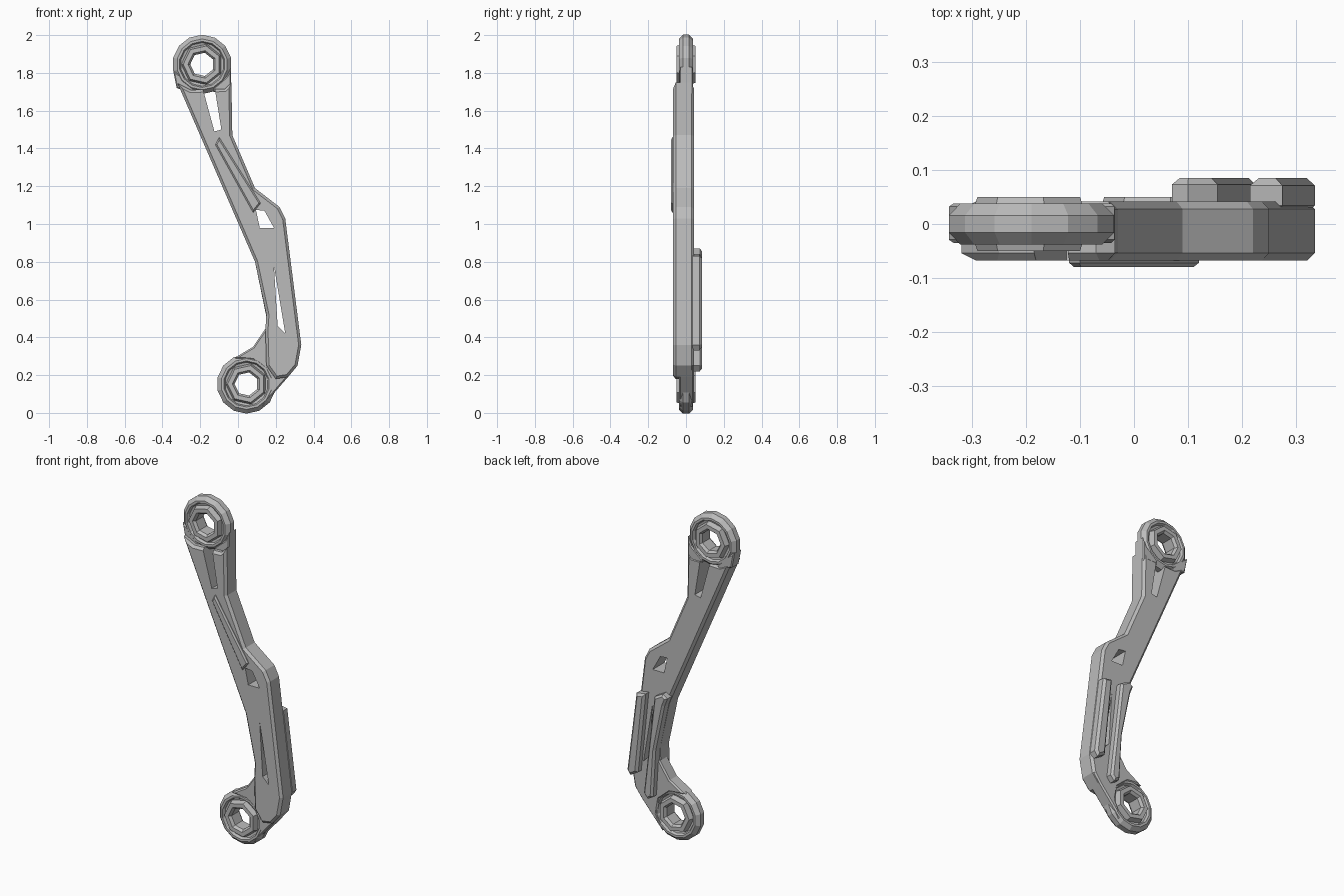
import bpy, bmesh, math

cube = bpy.data.objects.get("Cube")
if cube:
    bpy.data.objects.remove(cube, do_unlink=True)

metal = bpy.data.materials.new("light grey metal")
metal.use_nodes = True
grey = (0.5, 0.5, 0.5, 1)
metal.diffuse_color = grey
metal.node_tree.nodes["Principled BSDF"].inputs["Base Color"].default_value = grey


def finish(name, bm):
    bmesh.ops.recalc_face_normals(bm, faces=bm.faces)
    mesh = bpy.data.meshes.new(name)
    bm.to_mesh(mesh)
    bm.free()
    mesh.materials.append(metal)
    obj = bpy.data.objects.new(name, mesh)
    bpy.context.collection.objects.link(obj)
    return obj


def prism(name, outline, y0, y1, bevel=0.014):
    """Extrude an (x, z) outline from y0 to y1 and chamfer its rims."""
    bm = bmesh.new()
    cap = bm.faces.new([bm.verts.new((x, y0, z)) for x, z in outline])
    new = bmesh.ops.extrude_face_region(bm, geom=[cap], use_keep_orig=True)
    for v in new["geom"]:
        if isinstance(v, bmesh.types.BMVert):
            v.co.y = y1
    if bevel:
        rims = [e for e in bm.edges if abs(e.verts[0].co.y - e.verts[1].co.y) < 1e-5]
        bmesh.ops.bevel(bm, geom=rims, offset=bevel, segments=1, affect='EDGES')
    return finish(name, bm)


def lathe(name, centre, profile, sides):
    """Turn a closed (radius, y) profile around the y axis."""
    bm = bmesh.new()
    rings = []
    for i in range(sides):
        a = 2 * math.pi * (i + 0.5) / sides
        rings.append([bm.verts.new((centre[0] + r * math.cos(a), y,
                                    centre[1] + r * math.sin(a))) for r, y in profile])
    n = len(profile)
    for i in range(sides):
        a, b = rings[i], rings[(i + 1) % sides]
        for j in range(n):
            k = (j + 1) % n
            bm.faces.new((a[j], a[k], b[k], b[j]))
    return finish(name, bm)


def cut(obj, outline):
    """Cut a straight opening right through the part."""
    cutter = prism("opening_cutter", outline, -0.3, 0.3, 0)
    cutter.hide_render = True
    mod = obj.modifiers.new("opening", 'BOOLEAN')
    mod.operation = 'DIFFERENCE'
    mod.solver = 'EXACT'
    mod.object = cutter
    bpy.context.view_layer.objects.active = obj
    bpy.ops.object.modifier_apply(modifier=mod.name)
    bpy.data.objects.remove(cutter, do_unlink=True)


def mirrored(half):
    return half + [(r, -y) for r, y in reversed(half)]


# Eyes at both ends: a chamfered rim with a faceted bushing
rim = mirrored([(0.097, 0.018), (0.115, 0.022), (0.122, 0.038), (0.135, 0.038), (0.157, 0.016)])
bush = mirrored([(0.063, 0.035), (0.075, 0.05), (0.1, 0.05), (0.112, 0.015)])
for end, centre in (("upper", (-0.19, 1.845)), ("lower", (0.045, 0.153))):
    lathe(end + "_eye_rim", centre, rim, 14)
    lathe(end + "_bushing", centre, bush, 7)

# Main arm with its three openings
arm = prism("main_arm", [
    (-0.32, 1.745), (-0.25, 1.71), (-0.07, 1.715), (-0.035, 1.75), (-0.03, 1.47),
    (0.09, 1.19), (0.22, 1.09), (0.25, 1.03), (0.335, 0.36), (0.315, 0.25),
    (0.265, 0.19), (0.2, 0.18), (0.15, 0.25), (0.145, 0.44), (0.15, 0.52),
    (0.09, 0.8)], -0.068, 0.042)
cut(arm, [(-0.19, 1.73), (-0.125, 1.73), (-0.088, 1.5), (-0.125, 1.49)])
cut(arm, [(0.095, 1.075), (0.14, 1.07), (0.19, 0.98), (0.115, 0.98)])
cut(arm, [(0.19, 0.78), (0.25, 0.42), (0.21, 0.46)])

# Shoulders joining the arm to the upper eye
prism("upper_shoulder_left", [(-0.343, 1.81), (-0.325, 1.72), (-0.24, 1.69),
                              (-0.23, 1.71), (-0.31, 1.79)], -0.035, 0.038, 0.006)
prism("upper_shoulder_right", [(-0.036, 1.83), (-0.036, 1.69), (-0.13, 1.7),
                               (-0.13, 1.72), (-0.06, 1.78)], -0.035, 0.038, 0.006)

# Curved neck joining the arm to the lower eye
prism("lower_neck", [
    (-0.02, 0.29), (0.08, 0.35), (0.148, 0.45), (0.24, 0.42), (0.31, 0.25),
    (0.265, 0.19), (0.13, 0.035), (0.165, 0.13), (0.15, 0.22), (0.08, 0.28)],
    -0.037, 0.042, 0.008)

# Shallow ridge along the front
prism("front_ridge", [(-0.12, 1.42), (-0.1, 1.46), (0.12, 1.11), (0.08, 1.06)],
      -0.08, -0.06, 0.008)

# Pair of stiffening rails on the back
prism("outer_back_rail", [(0.215, 0.84), (0.275, 0.83), (0.335, 0.36),
                          (0.315, 0.33), (0.265, 0.36)], 0.02, 0.085)
prism("inner_back_rail", [(0.07, 0.85), (0.1, 0.87), (0.155, 0.84), (0.225, 0.25),
                          (0.2, 0.22), (0.165, 0.24), (0.148, 0.52), (0.09, 0.8)], 0.02, 0.085, 0.012)
